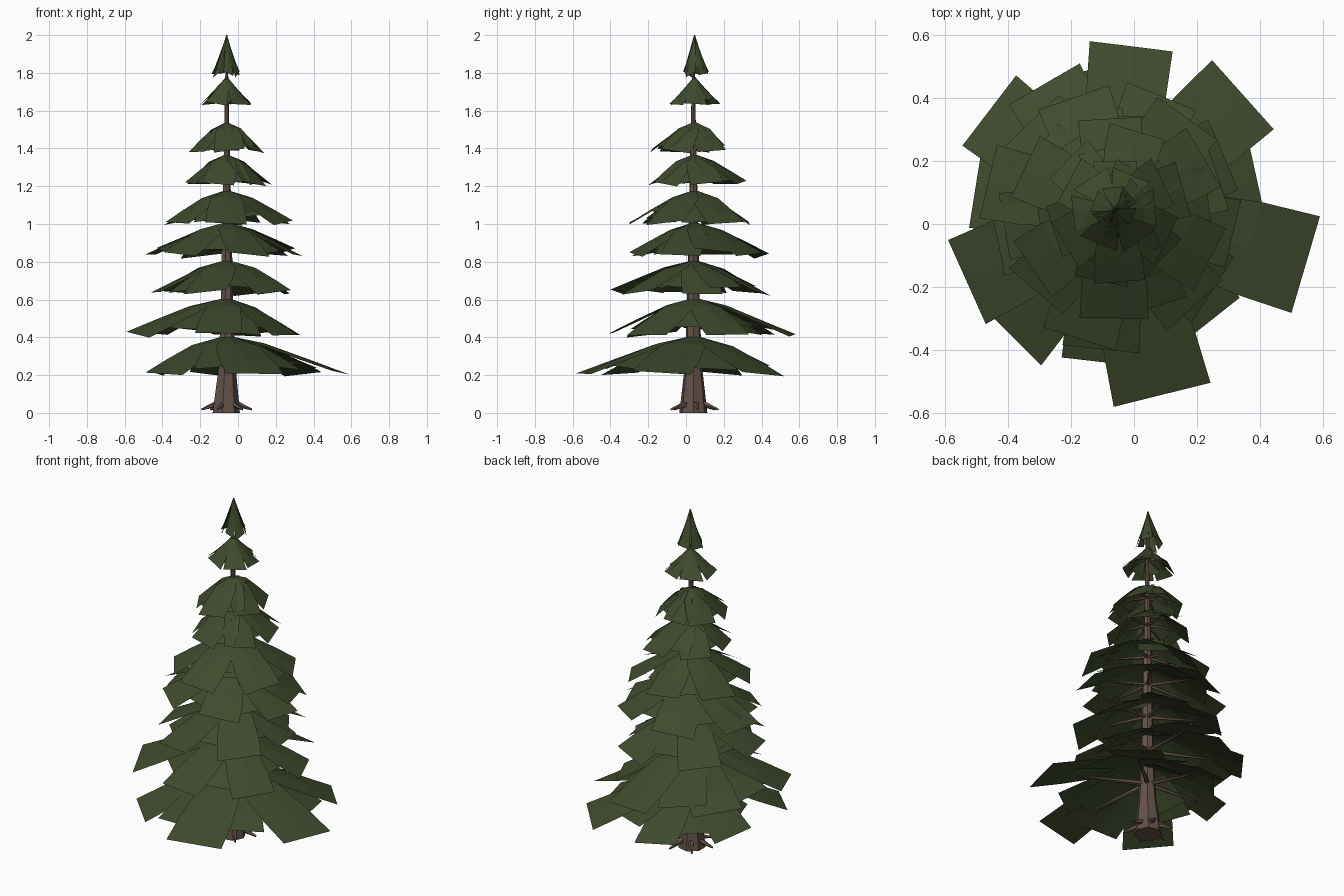
import bpy, bmesh, math, random
from mathutils import Vector

if "Cube" in bpy.data.objects:
    bpy.data.objects.remove(bpy.data.objects["Cube"])

random.seed(4)
CX, CY = -0.06, 0.045


def material(name, rgb):
    m = bpy.data.materials.new(name)
    m.diffuse_color = (*rgb, 1)
    m.use_nodes = True
    m.node_tree.nodes["Principled BSDF"].inputs["Base Color"].default_value = m.diffuse_color
    return m


GREEN = material("needle green", (0.049, 0.069, 0.026))
BROWN = material("bark brown", (0.125, 0.083, 0.067))


def finish(bm, name, mat):
    me = bpy.data.meshes.new(name)
    bm.to_mesh(me)
    bm.free()
    me.materials.append(mat)
    ob = bpy.data.objects.new(name, me)
    bpy.context.collection.objects.link(ob)
    return ob


def tube(bm, points, radii, sides):
    """Faceted tube through points, capped at both ends."""
    axis = (points[-1] - points[0]).normalized()
    side = axis.cross(Vector((0, 0, 1)))
    side = side.normalized() if side.length > 0.01 else Vector((1, 0, 0))
    up = axis.cross(side)
    rings = []
    for p, r in zip(points, radii):
        rings.append([bm.verts.new(p + r * (side * math.cos(k * math.tau / sides) + up * math.sin(k * math.tau / sides)))
                      for k in range(sides)])
    for a, b in zip(rings, rings[1:]):
        for k in range(sides):
            j = (k + 1) % sides
            bm.faces.new((a[k], a[j], b[j], b[k]))
    bm.faces.new(rings[0])
    bm.faces.new(rings[-1])
    bmesh.ops.recalc_face_normals(bm, faces=bm.faces)


def polar(a, r, z):
    return Vector((CX + r * math.cos(a), CY + r * math.sin(a), z))


# Trunk
bm = bmesh.new()
zs = [0, 0.22, 0.5, 1.0, 1.5, 1.9]
tube(bm, [Vector((CX - 0.006 * (z < 0.1), CY - 0.006, z)) for z in zs],
     [0.076, 0.05, 0.036, 0.026, 0.014, 0.006], 7)
finish(bm, "trunk", BROWN)

# Roots
bm = bmesh.new()
for k in range(6):
    a = k * math.tau / 6 + 0.15
    tube(bm, [polar(a, 0.045, 0.05), polar(a, 0.135, 0.018)], [0.018, 0.005], 5)
finish(bm, "roots", BROWN)

# Tiers: bottom z, top z, reach to +x, +y, -x, -y, first angle
TIERS = [
    (0.20, 0.41, 0.65, 0.475, 0.43, 0.625, 44),
    (0.41, 0.61, 0.39, 0.535, 0.53, 0.455, 26),
    (0.63, 0.81, 0.34, 0.405, 0.40, 0.445, 10),
    (0.83, 1.01, 0.40, 0.395, 0.43, 0.345, 50),
    (1.00, 1.18, 0.35, 0.295, 0.33, 0.345, 32),
    (1.21, 1.37, 0.24, 0.275, 0.22, 0.245, 15),
    (1.38, 1.54, 0.20, 0.165, 0.20, 0.235, 30),
    (1.63, 1.78, 0.13, 0.135, 0.14, 0.135, 5),
    (1.79, 2.00, 0.07, 0.075, 0.08, 0.060, 40),
]


def reach(t, a):
    c, s = math.cos(a), math.sin(a)
    return (t[2] if c > 0 else t[4]) * c * c + (t[3] if s > 0 else t[5]) * s * s


def bough(bm, a, length, top, bottom, steep):
    """Drooping sheet of needles: narrow at the trunk, square at the tip."""
    h = top - bottom
    half = min(0.5 * length, 0.05 + 0.175 * length)
    tilt = random.uniform(-0.08, 0.08) * h
    out = Vector((math.cos(a), math.sin(a), 0))
    side = Vector((-out.y, out.x, 0))
    profile = ((0.0, 0.25, 0.0), (0.33, 0.75, 0.21), (0.7, 0.95, 0.62), (1.0, 1.0, 1.0))
    if steep:
        profile = ((0.0, 0.25, 0.0), (0.4, 0.5, 0.4), (0.75, 0.8, 0.75), (1.0, 1.0, 1.0))
    rows = []
    for f, w, d in profile:
        c = Vector((CX, CY, top - d * h)) + out * length * f
        hw = half * w if f else 0.004
        rows.append([bm.verts.new(c + side * hw * s + Vector((0, 0, tilt * s * f - (0.05 * h if s and 0 < f < 1 else 0))))
                     for s in (-1, 0, 1)])
    for p, q in zip(rows, rows[1:]):
        for k in (0, 1):
            bm.faces.new((p[k], q[k], q[k + 1], p[k + 1]))


for i, t in enumerate(TIERS):
    bottom, top = t[0], t[1]
    h = top - bottom
    steep = i > 6
    needles, sticks = bmesh.new(), bmesh.new()
    for k in range(6):
        a = math.radians(t[6] + 60 * k + random.uniform(-4, 4))
        length = reach(t, a) * random.uniform(0.92, 1.0)
        bough(needles, a, length, top, bottom + random.uniform(0, 0.06) * h, steep)
        # Shorter boughs filling the gaps
        b = a + math.radians(30 + random.uniform(-8, 8))
        bough(needles, b, reach(t, b) * random.uniform(0.66, 0.85), top - 0.01 * h,
              bottom + random.uniform(0.04, 0.22) * h, steep)
        # Small inner boughs
        if k % 2 == 0 and not steep:
            c = a + math.radians(random.uniform(10, 50))
            bough(needles, c, reach(t, c) * random.uniform(0.5, 0.65), top - 0.03 * h,
                  bottom + random.uniform(0.2, 0.35) * h, steep)
        # Bare branch beneath each long bough
        if i < 8:
            tube(sticks, [polar(a, 0.01, top - 0.5 * h), polar(a, length * 0.68, top - 0.72 * h)],
                 [0.005 + 0.018 * length, 0.004], 5)
    # Stretch the tier to its measured reach on each side
    for axis, centre in ((0, CX), (1, CY)):
        hi = max(v.co[axis] for v in needles.verts) - centre
        lo = centre - min(v.co[axis] for v in needles.verts)
        for v in needles.verts:
            d = v.co[axis] - centre
            v.co[axis] = centre + d * (t[2 + axis] / hi if d > 0 else t[4 + axis] / lo)
    finish(needles, f"needle_tier_{i + 1}", GREEN)
    if i < 8:
        finish(sticks, f"branches_{i + 1}", BROWN)
    else:
        sticks.free()
